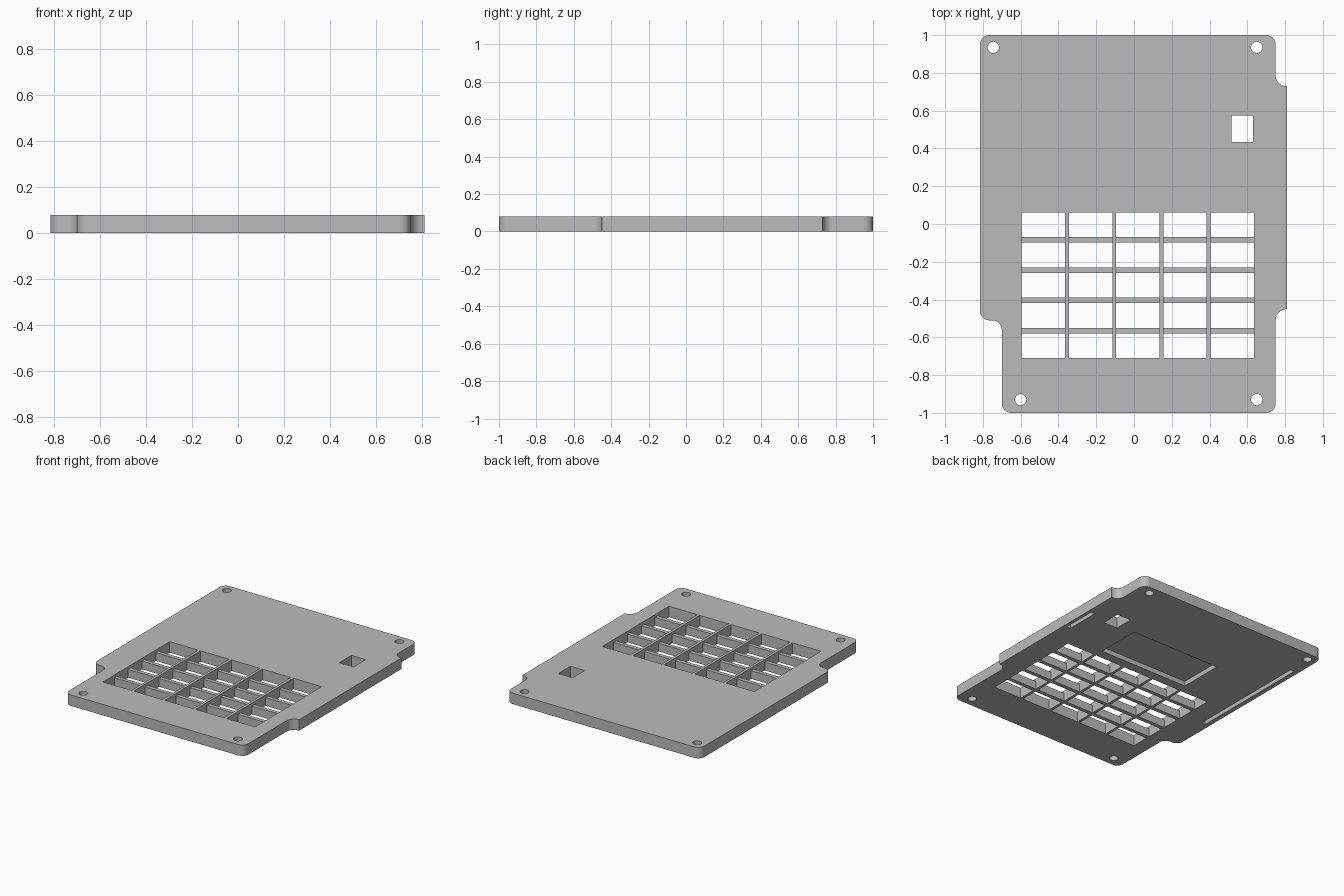
import bpy, bmesh, math
from mathutils import Vector

cube = bpy.data.objects.get("Cube")
if cube:
    bpy.data.objects.remove(cube, do_unlink=True)

THICK = 0.08
grey = bpy.data.materials.new("plain_grey")
grey.use_nodes = True
grey.diffuse_color = (0.5, 0.5, 0.5, 1)
grey.node_tree.nodes["Principled BSDF"].inputs["Base Color"].default_value = (0.5, 0.5, 0.5, 1)


def fillet(corners, steps=10):
    """Round each (x, y, radius) corner of a right-angled outline."""
    points = []
    for i, (x, y, r) in enumerate(corners):
        p = Vector((x, y))
        if not r:
            points.append(p)
            continue
        a = (Vector(corners[i - 1][:2]) - p).normalized() * r
        b = (Vector(corners[(i + 1) % len(corners)][:2]) - p).normalized() * r
        for k in range(steps + 1):
            t = k / steps * math.pi / 2
            points.append(p + a * (1 - math.sin(t)) + b * (1 - math.cos(t)))
    return points


def prism(bm, points, z0, z1):
    """Extrude a flat outline between two heights."""
    face = bm.faces.new([bm.verts.new((p[0], p[1], z0)) for p in points])
    new = bmesh.ops.extrude_face_region(bm, geom=[face])["geom"]
    verts = [v for v in new if isinstance(v, bmesh.types.BMVert)]
    bmesh.ops.translate(bm, verts=verts, vec=(0, 0, z1 - z0))


def box(bm, x0, x1, y0, y1, z0, z1):
    prism(bm, [(x0, y0), (x1, y0), (x1, y1), (x0, y1)], z0, z1)


def finish(bm, name):
    bmesh.ops.recalc_face_normals(bm, faces=bm.faces)
    mesh = bpy.data.meshes.new(name)
    bm.to_mesh(mesh)
    bm.free()
    mesh.materials.append(grey)
    obj = bpy.data.objects.new(name, mesh)
    bpy.context.collection.objects.link(obj)
    return obj


# Plate outline with notched, rounded corners
R = 0.05
outline = [(-0.815, 1, R), (-0.815, -0.51, R), (-0.70, -0.51, R), (-0.70, -1, R),
           (0.75, -1, R), (0.75, -0.45, 0.06), (0.81, -0.45, 0), (0.81, 0.73, 0),
           (0.75, 0.73, 0.055), (0.75, 1, R)]
bm = bmesh.new()
prism(bm, fillet(outline), 0, THICK)
plate = finish(bm, "face_plate")

# Cutters: screw holes, window, key columns, underside pocket and slots
LOW, HIGH = -0.05, THICK + 0.05
COLS = [-0.595 + i * 0.25 for i in range(5)]
KEY_W = 0.23
bm = bmesh.new()
for x, y in [(-0.745, 0.935), (0.65, 0.935), (-0.6, -0.93), (0.65, -0.93)]:
    ring = [(x + 0.03 * math.cos(a), y + 0.03 * math.sin(a))
            for a in (math.tau * k / 32 for k in range(32))]
    prism(bm, ring, LOW, HIGH)
box(bm, 0.515, 0.63, 0.435, 0.575, LOW, HIGH)
for x in COLS:
    box(bm, x, x + KEY_W, -0.71, 0.06, LOW, HIGH)
box(bm, -0.34, 0.39, 0.13, 0.465, LOW, 0.035)
box(bm, -0.78, -0.75, -0.18, 0.755, LOW, 0.04)
box(bm, 0.755, 0.785, 0.23, 0.485, LOW, 0.04)
cutter = finish(bm, "opening_cutter")
cutter.hide_render = True

cut = plate.modifiers.new("openings", "BOOLEAN")
cut.operation = "DIFFERENCE"
cut.solver = "EXACT"
cut.object = cutter
bpy.context.view_layer.objects.active = plate
plate.select_set(True)
bpy.ops.object.modifier_apply(modifier=cut.name)
bpy.data.objects.remove(cutter, do_unlink=True)
bpy.ops.object.shade_smooth_by_angle(angle=math.radians(30))

# Row bars between the keys, slightly lower than the column bars
bm = bmesh.new()
for x in COLS:
    for row in range(4):
        y = -0.07 - row * 0.16
        box(bm, x, x + KEY_W, y - 0.029, y, 0, 0.06)
finish(bm, "key_row_bars")
